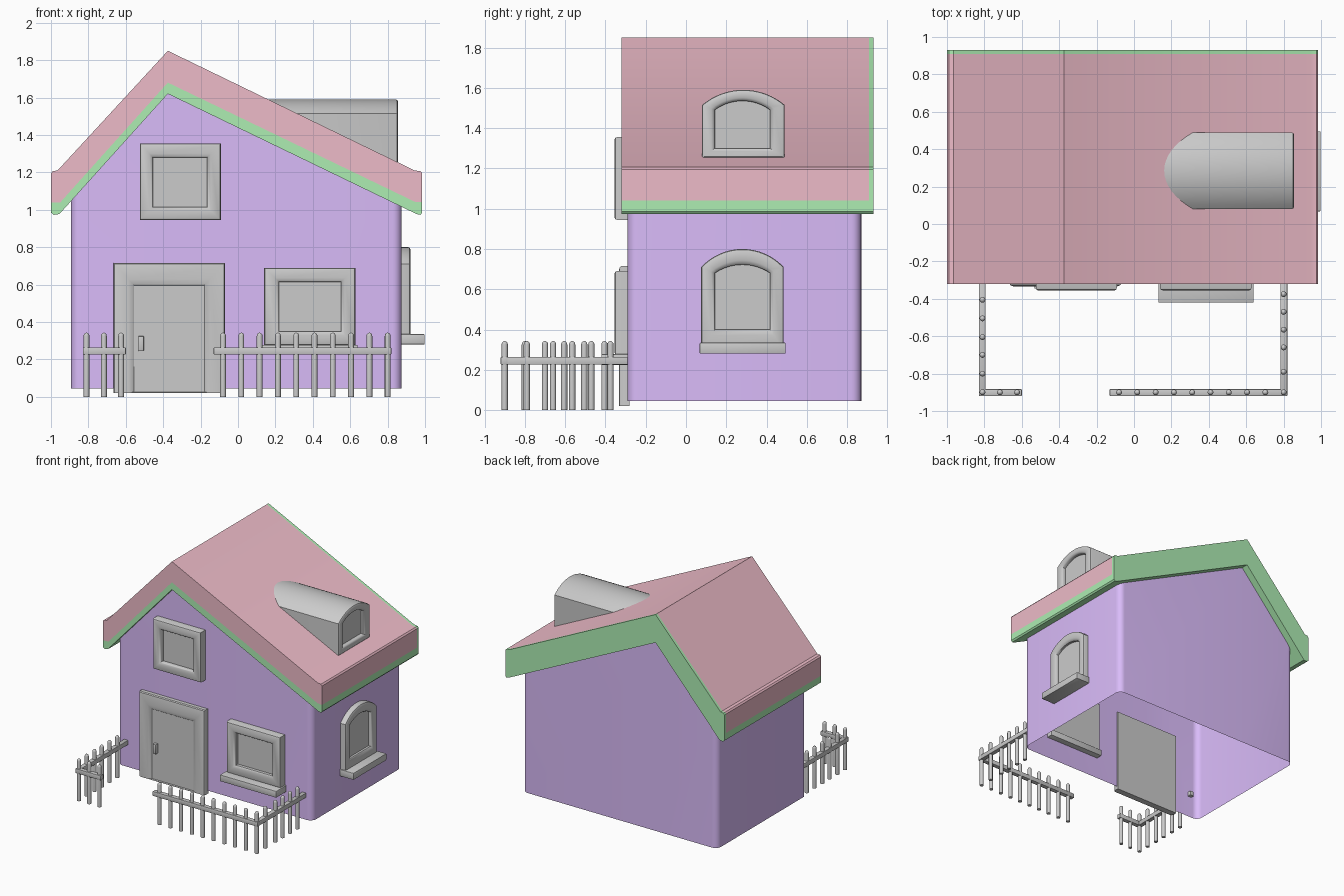
import bpy, bmesh, math
from math import pi, sin, cos

if "Cube" in bpy.data.objects:
    bpy.data.objects.remove(bpy.data.objects["Cube"])


def material(name, col):
    m = bpy.data.materials.new(name)
    m.diffuse_color = (*col, 1)
    m.use_nodes = True
    m.node_tree.nodes["Principled BSDF"].inputs["Base Color"].default_value = m.diffuse_color
    return m


PURPLE = material("purple", (0.70, 0.50, 0.95))
PINK = material("pink", (0.85, 0.50, 0.58))
GREEN = material("green", (0.42, 0.85, 0.45))


def finish(name, bm, mat=None, fix=True):
    if fix:
        bmesh.ops.recalc_face_normals(bm, faces=bm.faces[:])
    me = bpy.data.meshes.new(name)
    bm.to_mesh(me)
    bm.free()
    ob = bpy.data.objects.new(name, me)
    bpy.context.collection.objects.link(ob)
    if mat:
        me.materials.append(mat)
    bpy.context.view_layer.objects.active = ob
    ob.select_set(True)
    bpy.ops.object.shade_smooth_by_angle(angle=math.radians(35))
    ob.select_set(False)
    return ob


def loft(name, rings, mat=None):
    """Skin a list of closed rings and cap both ends."""
    bm = bmesh.new()
    vr = [[bm.verts.new(p) for p in r] for r in rings]
    n = len(vr[0])
    for a, b in zip(vr, vr[1:]):
        for i in range(n):
            j = (i + 1) % n
            bm.faces.new((a[i], a[j], b[j], b[i]))
    bm.faces.new(vr[0])
    bm.faces.new(vr[-1])
    return finish(name, bm, mat)


def prism(name, profile, y0, y1, mat):
    return loft(name, [[(x, y, z) for x, z in profile] for y in (y0, y1)], mat)


def box(name, x0, x1, y0, y1, z0, z1, bev=0.004):
    bm = bmesh.new()
    bmesh.ops.create_cube(bm, size=1)
    for v in bm.verts:
        v.co = ((x0, x1)[v.co.x > 0], (y0, y1)[v.co.y > 0], (z0, z1)[v.co.z > 0])
    bmesh.ops.bevel(bm, geom=bm.edges[:], offset=bev, segments=2, affect='EDGES', profile=0.5)
    return finish(name, bm)


def rect(u0, u1, v0, v1):
    return [(u0, v0), (u1, v0), (u1, v1), (u0, v1)]


def arch(c, half, v0, shoulder, top, n=16):
    rise = top - shoulder
    r = (half * half + rise * rise) / (2 * rise)
    a = math.asin(half / r)
    pts = [(c - half, v0), (c + half, v0)]
    for i in range(n + 1):
        t = a - 2 * a * i / n
        pts.append((c + r * sin(t), top - r + r * cos(t)))
    return pts


def front(u, v, d):
    return (u, -d, v)


def right(u, v, d):
    return (d, u, v)


def frame(name, outer, inner, place, back, face, panel):
    """Frame with rounded edges around a recessed panel."""
    def ring(t, d):
        return [place(a[0] + (b[0] - a[0]) * t, a[1] + (b[1] - a[1]) * t, d)
                for a, b in zip(outer, inner)]
    return loft(name, [ring(0, back), ring(0, face - 0.012), ring(0.05, face - 0.004),
                       ring(0.16, face), ring(0.72, face), ring(0.92, face - 0.006),
                       ring(1, face - 0.014), ring(1, panel)])


# Roof: pink slab on a green underside, with a green back gable
APEX = -0.375
top = [(-1, 1.195), (-0.99, 1.207), (-0.965, 1.21), (APEX, 1.85), (0.945, 1.21),
       (0.975, 1.207), (0.985, 1.195)]
split = [(0.985, 1.04), (0.945, 1.043), (APEX, 1.68), (-0.95, 1.04), (-1, 1.04)]
under = [(0.985, 0.985), (0.975, 0.973), (0.955, 0.977), (APEX, 1.62),
         (-0.955, 0.977), (-0.985, 0.973), (-1, 0.985)]
prism("roof", top + split, -0.32, 0.908, PINK)
prism("roof_underside", split[::-1] + under, -0.32, 0.908, GREEN)
prism("roof_back_trim", top + under, 0.908, 0.93, GREEN)


# Walls: rounded corners, open at the bottom, top following the roof
def wall_top(x):
    slope = 1.112 if x < APEX else 0.483
    return 1.63 - abs(x - APEX) * slope


X0, X1, Y0, Y1, R = -0.892, 0.875, -0.29, 0.87, 0.05
outline = []
for k, (cx, cy) in enumerate([(X1 - R, Y1 - R), (X0 + R, Y1 - R), (X0 + R, Y0 + R), (X1 - R, Y0 + R)]):
    for i in range(7):
        a = k * pi / 2 + i * pi / 12
        outline.append((cx + R * cos(a), cy + R * sin(a)))
    if k in (0, 2):
        outline.append((APEX, Y1 if k == 0 else Y0))
bm = bmesh.new()
lo = [bm.verts.new((x, y, 0.045)) for x, y in outline]
hi = [bm.verts.new((x, y, wall_top(x))) for x, y in outline]
n = len(outline)
for i in range(n):
    j = (i + 1) % n
    bm.faces.new((lo[i], lo[j], hi[j], hi[i]))
bm.faces.new([v for v in hi[7:23]])
bm.faces.new([v for v in hi[22:] + hi[:8]])
finish("walls", bm, PURPLE)

# Door with handle
frame("door", rect(-0.665, -0.07, 0.02, 0.715), rect(-0.555, -0.18, 0.025, 0.595),
      front, 0.28, 0.333, 0.318)
box("door_handle", -0.532, -0.503, -0.345, -0.31, 0.245, 0.325)

# Front windows
frame("upper_window", rect(-0.525, -0.092, 0.945, 1.355), rect(-0.455, -0.165, 1.015, 1.28),
      front, 0.27, 0.355, 0.315)
frame("lower_window", rect(0.14, 0.628, 0.275, 0.69), rect(0.22, 0.55, 0.35, 0.615),
      front, 0.25, 0.355, 0.315)
box("lower_window_sill", 0.13, 0.64, -0.42, -0.24, 0.225, 0.278)

# Arched side window and dormer
frame("side_window", arch(0.28, 0.205, 0.30, 0.71, 0.80), arch(0.28, 0.137, 0.40, 0.68, 0.722),
      right, 0.85, 0.922, 0.89)
box("side_window_sill", 0.85, 0.998, 0.068, 0.495, 0.28, 0.335)
frame("dormer", arch(0.285, 0.205, 1.25, 1.515, 1.59), arch(0.28, 0.137, 1.30, 1.49, 1.535),
      right, 0.12, 0.855, 0.82)

# Fence rails
RX, FY = 0.80, -0.90
for name, x0, x1, y0, y1 in [("front_left", -0.83, -0.60, -0.92, -0.883),
                             ("front_right", -0.13, 0.82, -0.92, -0.883),
                             ("side_left", -0.83, -0.793, -0.92, -0.26),
                             ("side_right", 0.783, 0.82, -0.92, -0.28)]:
    box("fence_rail_" + name, x0, x1, y0, y1, 0.226, 0.264)

# Fence posts with domed tops
posts = [(x, FY) for x in (-0.81, -0.717, -0.625)]
posts += [(-0.08 + i * 0.0978, FY) for i in range(10)]
posts += [(-0.81, y) for y in (-0.80, -0.70, -0.605, -0.505, -0.405)]
posts += [(RX, y) for y in (-0.79, -0.66, -0.565, -0.47, -0.375)]
PR = 0.0155
side = [(PR, 0.0), (PR, 0.325)] + [(PR * cos(a), 0.325 + 0.018 * sin(a)) for a in (0.4, 0.8, 1.2, 1.5)]
for i, (px, py) in enumerate(posts):
    loft(f"fence_post_{i + 1}", [[(px + r * cos(k * pi / 8), py + r * sin(k * pi / 8), z)
                                  for k in range(16)] for r, z in side])
